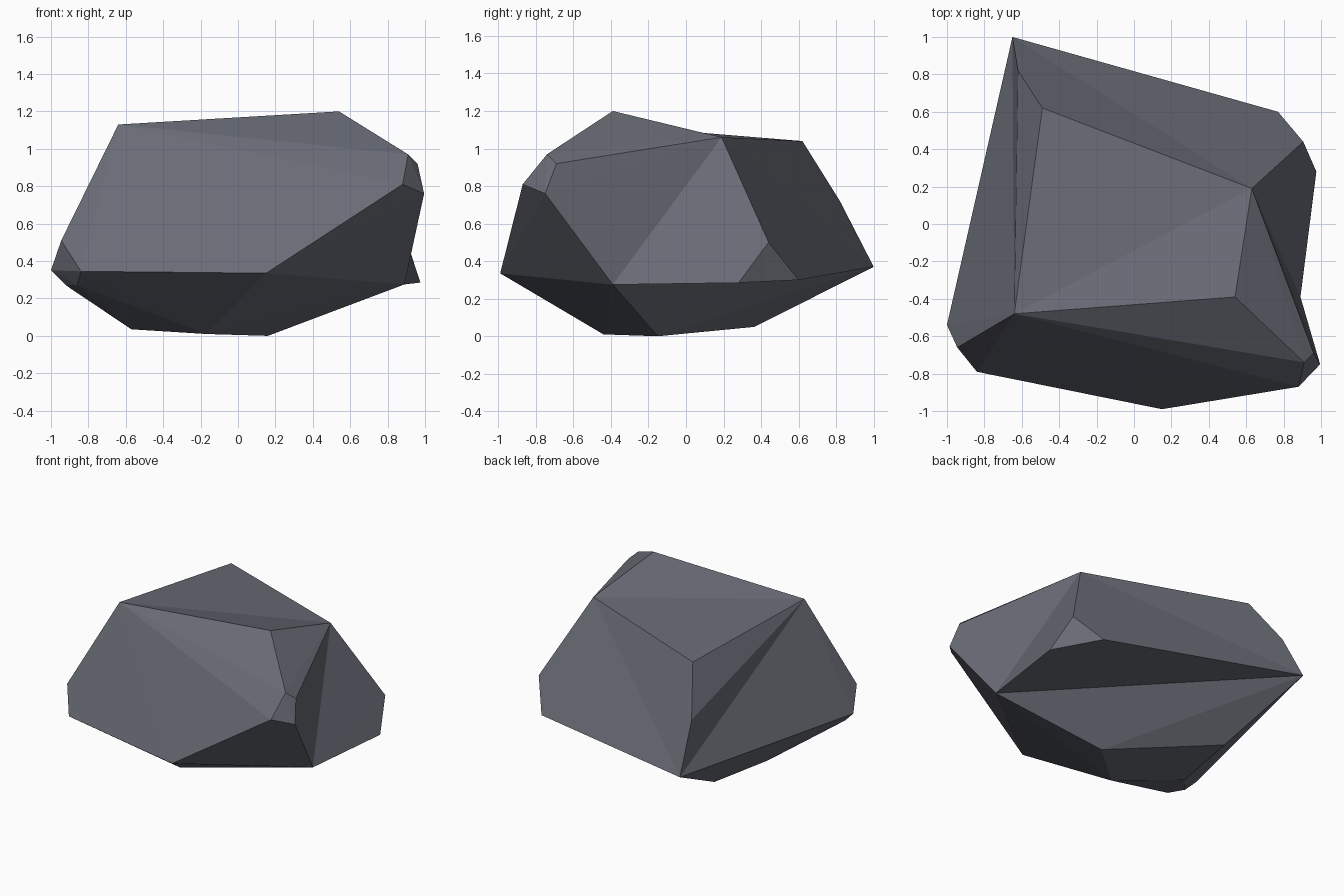
import bpy
import bmesh

if "Cube" in bpy.data.objects:
    bpy.data.objects.remove(bpy.data.objects["Cube"])

# Corner points of the rock
P = {
    # top plateau and back ridge
    "A": (-.65, 1.0, .37), "B": (-.62, .82, .72), "C": (-.49, .62, 1.04),
    "D": (.63, .19, 1.06), "E": (.54, -.39, 1.2), "F": (-.64, -.48, 1.13),
    # front keel and front-right chamfer
    "G": (.15, -.99, .335), "H": (.88, -.87, .81), "I": (.91, -.74, .97),
    "J": (.96, -.69, .92), "K": (.995, -.75, .76),
    # front-left chamfer
    "L": (-.82, -.56, .70), "M": (-.945, -.66, .51), "N": (-.84, -.79, .345),
    "O": (-1.0, -.54, .35), "p": (-.92, -.56, .27), "q": (-.86, -.67, .272),
    # underside
    "Q": (-.17, -.44, .01), "R": (-.49, .365, .05), "S": (.16, -.15, 0),
    "T": (-.57, -.15, .035),
    # right-hand ledge
    "U": (.89, -.39, .275), "V": (.975, .28, .285), "W": (.905, .44, .5),
    "X": (.77, .60, .30),
}


def hull(names):
    """Outward triangles of the convex hull, keyed by their corner set."""
    bm = bmesh.new()
    label = {}
    for n in names:
        label[bm.verts.new(P[n])] = n
    bmesh.ops.convex_hull(bm, input=bm.verts[:])
    bmesh.ops.recalc_face_normals(bm, faces=bm.faces[:])
    tris = {frozenset(label[v] for v in f.verts): [label[v] for v in f.verts]
            for f in bm.faces}
    bm.free()
    return tris


# Main body, right-hand ledge and back ridge: convex chunks joined by
# dropping the triangles they share
shell = {}
for chunk in ("ADEFGHIJKLMNOpqQRSTU", "ADUVWX", "ABCDF"):
    for key, tri in hull(chunk).items():
        if key in shell:
            del shell[key]
        else:
            shell[key] = tri

# Weld the shell into one flat-shaded rock
bm = bmesh.new()
verts = {n: bm.verts.new(c) for n, c in P.items()}
for tri in shell.values():
    bm.faces.new([verts[n] for n in tri])
bmesh.ops.delete(bm, geom=[v for v in bm.verts if not v.link_faces], context='VERTS')
bmesh.ops.recalc_face_normals(bm, faces=bm.faces[:])
mesh = bpy.data.meshes.new("rock")
bm.to_mesh(mesh)
bm.free()

stone = bpy.data.materials.new("slate grey")
stone.diffuse_color = (.14, .148, .178, 1)
stone.use_nodes = True
stone.node_tree.nodes["Principled BSDF"].inputs["Base Color"].default_value = stone.diffuse_color
mesh.materials.append(stone)
bpy.context.collection.objects.link(bpy.data.objects.new("rock", mesh))
